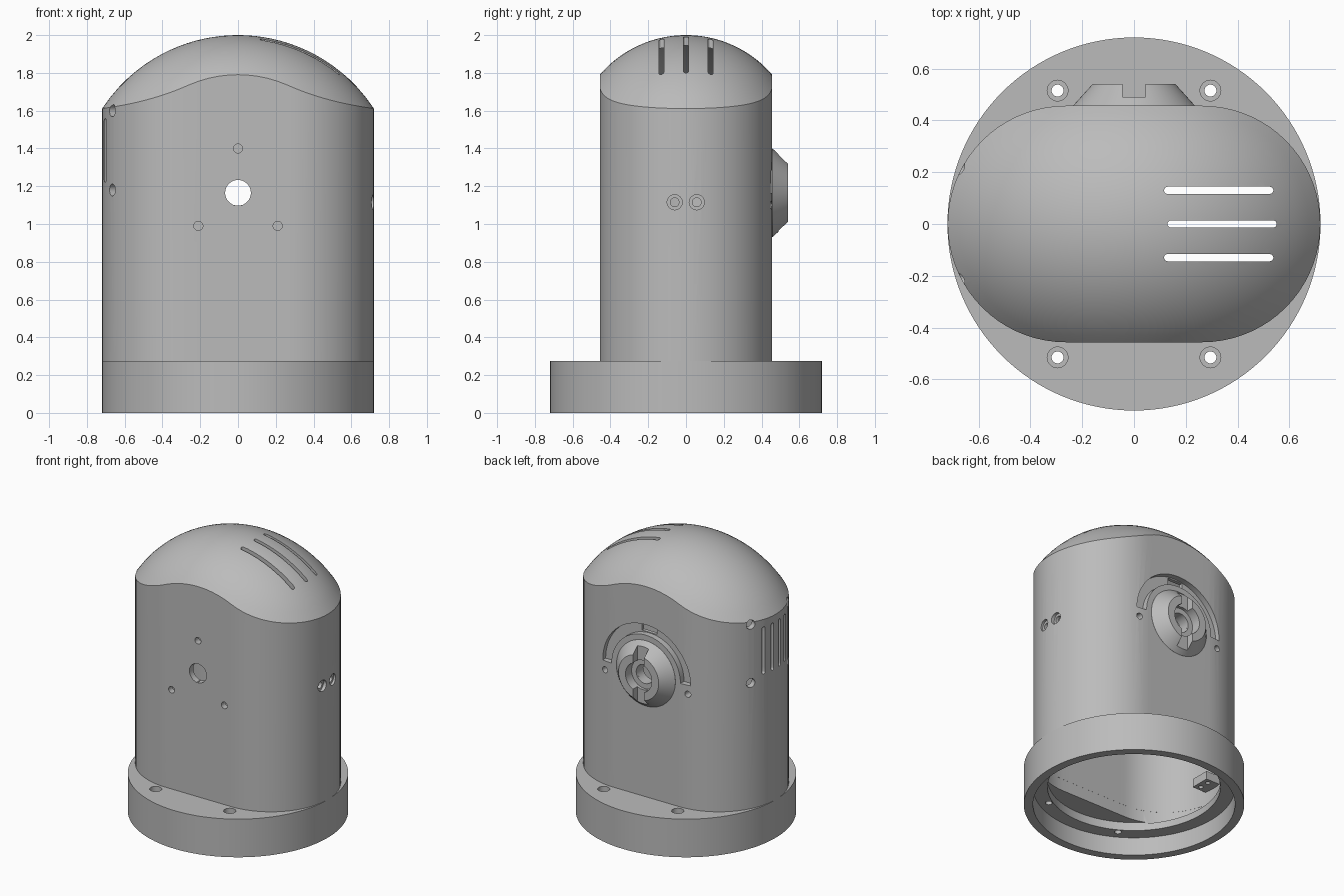
import bpy, bmesh, math
from mathutils import Vector

cube = bpy.data.objects.get("Cube")
if cube:
    bpy.data.objects.remove(cube, do_unlink=True)

grey = bpy.data.materials.new("plain_grey")
grey.use_nodes = True
grey.diffuse_color = (0.5, 0.5, 0.5, 1)
grey.node_tree.nodes["Principled BSDF"].inputs["Base Color"].default_value = (0.5, 0.5, 0.5, 1)

HALF, END = 0.263, 0.457      # half length of the flat side, radius of the rounded ends
AXIS_Z = 1.165                # height of the coupling axis


def finish(bm, name):
    bmesh.ops.recalc_face_normals(bm, faces=bm.faces)
    mesh = bpy.data.meshes.new(name)
    bm.to_mesh(mesh)
    bm.free()
    mesh.materials.append(grey)
    obj = bpy.data.objects.new(name, mesh)
    bpy.context.collection.objects.link(obj)
    return obj


def boolean(target, tool, mode="DIFFERENCE"):
    mod = target.modifiers.new("bool", "BOOLEAN")
    mod.operation, mod.object, mod.solver = mode, tool, "EXACT"
    bpy.context.view_layer.objects.active = target
    bpy.ops.object.modifier_apply(modifier=mod.name)
    bpy.data.objects.remove(tool, do_unlink=True)


def prism(name, points, depth):
    """Extrude a closed loop of points along the depth vector."""
    bm = bmesh.new()
    face = bm.faces.new([bm.verts.new(p) for p in points])
    top = bmesh.ops.extrude_face_region(bm, geom=[face])["geom"]
    bmesh.ops.translate(bm, vec=depth, verts=[v for v in top if isinstance(v, bmesh.types.BMVert)])
    return finish(bm, name)


def rod(name, start, end, radius, sides=32):
    start, depth = Vector(start), Vector(end) - Vector(start)
    turn = Vector((0, 0, 1)).rotation_difference(depth)
    loop = [start + turn @ Vector((radius * math.cos(a), radius * math.sin(a), 0))
            for a in (math.tau * i / sides for i in range(sides))]
    return prism(name, loop, depth)


def box(name, low, high):
    (a, b, c), (d, e, f) = low, high
    return prism(name, [(a, b, c), (d, b, c), (d, e, c), (a, e, c)], (0, 0, f - c))


def capsule(length, radius, steps):
    """Stadium outline running along the first axis."""
    pts = []
    for side in (1, -1):
        for i in range(steps + 1):
            a = math.pi * (i / steps - 0.5)
            pts.append((side * (length + radius * math.cos(a)), side * radius * math.sin(a)))
        for i in range(1, 10):
            pts.append((side * length * (1 - i / 5), side * radius))
    return pts


def dome_height(x, y, inset):
    radius = 0.258 + math.sqrt((0.602 - inset) ** 2 - y * y)
    return 1.14 + math.sqrt(radius ** 2 - x * x)


def domed_solid(name, inset, bottom, rings=16):
    """Stadium column closed by a dome curved both ways."""
    bm = bmesh.new()
    outline = capsule(HALF, END - 0.0005 - inset, 36)
    loops = [[bm.verts.new((x, y, bottom)) for x, y in outline]]
    for k in range(rings, 0, -1):
        s = k / rings
        loops.append([bm.verts.new((x * s, y * s, dome_height(x * s, y * s, inset))) for x, y in outline])
    bm.faces.new(loops[0])
    tip = bm.verts.new((0, 0, dome_height(0, 0, inset)))
    n = len(outline)
    for lower, upper in zip(loops, loops[1:]):
        for i in range(n):
            j = (i + 1) % n
            bm.faces.new((lower[i], lower[j], upper[j], upper[i]))
    for i in range(n):
        bm.faces.new((loops[-1][i], loops[-1][(i + 1) % n], tip))
    return finish(bm, name)


def lathe_y(name, profile, sides=64):
    """Closed (radius, y) profile turned around the coupling axis."""
    bm = bmesh.new()
    loops = []
    for i in range(sides):
        a = math.tau * i / sides
        loops.append([bm.verts.new((r * math.cos(a), y, AXIS_Z + r * math.sin(a))) for r, y in profile])
    m = len(profile)
    for i in range(sides):
        one, two = loops[i], loops[(i + 1) % sides]
        for j in range(m):
            bm.faces.new((one[j], one[(j + 1) % m], two[(j + 1) % m], two[j]))
    return finish(bm, name)


def smooth(obj):
    bpy.ops.object.select_all(action="DESELECT")
    obj.select_set(True)
    bpy.context.view_layer.objects.active = obj
    bpy.ops.object.shade_smooth_by_angle(angle=math.radians(25))


# Round base with stepped hollow
base = rod("base", (0, 0, 0), (0, 0, 0.275), 0.72, 128)
boolean(base, rod("cut", (0, 0, -0.1), (0, 0, 0.13), 0.66, 128))
boolean(base, rod("cut", (0, 0, 0.1), (0, 0, 0.19), 0.565, 128))
inner = [(x, y, 0.18) for x, y in capsule(HALF, END - 0.045, 36)]
boolean(base, prism("cut", inner, (0, 0, 0.2)))
for sx in (1, -1):
    for sy in (1, -1):
        x, y = sx * 0.295, sy * 0.515
        boolean(base, rod("cut", (x, y, 0), (x, y, 0.4), 0.023))
        boolean(base, rod("cut", (x, y, 0.235), (x, y, 0.4), 0.04))

# Domed shell
shell = domed_solid("shell", 0, 0.275)
boolean(shell, domed_solid("cut", 0.045, 0.2))

# Thickened mount behind the coupling, with its arc groove
boolean(shell, rod("mount", (0, 0.39, AXIS_Z), (0, 0.43, AXIS_Z), 0.4, 64), "UNION")
arc = [(r * math.cos(a), 0.415, AXIS_Z + r * math.sin(a))
       for r, order in ((0.35, 1), (0.275, -1))
       for a in [math.pi * i / 40 for i in range(41)][::order]]
boolean(shell, prism("cut", arc, (0, 0.1, 0)))
boolean(shell, box("cut", (-0.06, 0.3, AXIS_Z + 0.28), (0.06, 0.43, AXIS_Z + 0.34)))

# Shaft bore, front screw holes and back screw holes
boolean(shell, rod("cut", (0, -0.6, AXIS_Z), (0, 0.6, AXIS_Z), 0.068, 48))
for x, z in ((0, 1.4), (0.21, 0.99), (-0.21, 0.99)):
    boolean(shell, rod("cut", (x, -0.6, z), (x, -0.3, z), 0.024))
for x in (0.33, -0.33):
    boolean(shell, rod("cut", (x, 0.35, 1.1), (x, 0.6, 1.1), 0.022))

# Vent slots through the dome
for y, x in ((0.13, 0.327), (0, 0.34), (-0.13, 0.327)):
    slot = [(x + u, y + v, 1.6) for u, v in capsule(0.197, 0.014, 8)]
    boolean(shell, prism("cut", slot, (0, 0, 0.6)))

# Counterbored pair on one end
for y in (0.057, -0.06):
    boolean(shell, rod("cut", (0.5, y, 1.115), (0.8, y, 1.115), 0.023))
    boolean(shell, rod("cut", (0.695, y, 1.115), (0.8, y, 1.115), 0.04))

# Upright vent slots and angled screw holes on the other end
for y in (-0.12, -0.04, 0.04, 0.12):
    slot = [(-0.8, y + v, 1.39 + u) for u, v in capsule(0.157, 0.013, 8)]
    boolean(shell, prism("cut", slot, (0.25, 0, 0)))
for side in (1, -1):
    for z in (1.6, 1.18):
        a = math.radians(28) * side
        ends = [(-HALF - r * math.cos(a), r * math.sin(a), z) for r in (0.35, 0.6)]
        boolean(shell, rod("cut", ends[0], ends[1], 0.032))

# Coupling: conical flange with stepped bore and key slot
coupling = lathe_y("coupling", [(0.235, 0.44), (0.235, 0.457), (0.16, 0.54), (0.105, 0.54),
                                (0.105, 0.47), (0.068, 0.47), (0.068, 0.44)])
boolean(coupling, box("cut", (-0.045, 0.49, AXIS_Z - 0.3), (0.045, 0.6, AXIS_Z + 0.3)))

# Small drilled bracket inside the end wall
bracket = box("inner_bracket", (-0.69, -0.07, 0.37), (-0.56, 0.07, 0.43))
for y in (0.035, -0.035):
    boolean(bracket, rod("cut", (-0.6, y, 0.3), (-0.6, y, 0.5), 0.016, 16))

for part in (base, shell, coupling):
    smooth(part)
